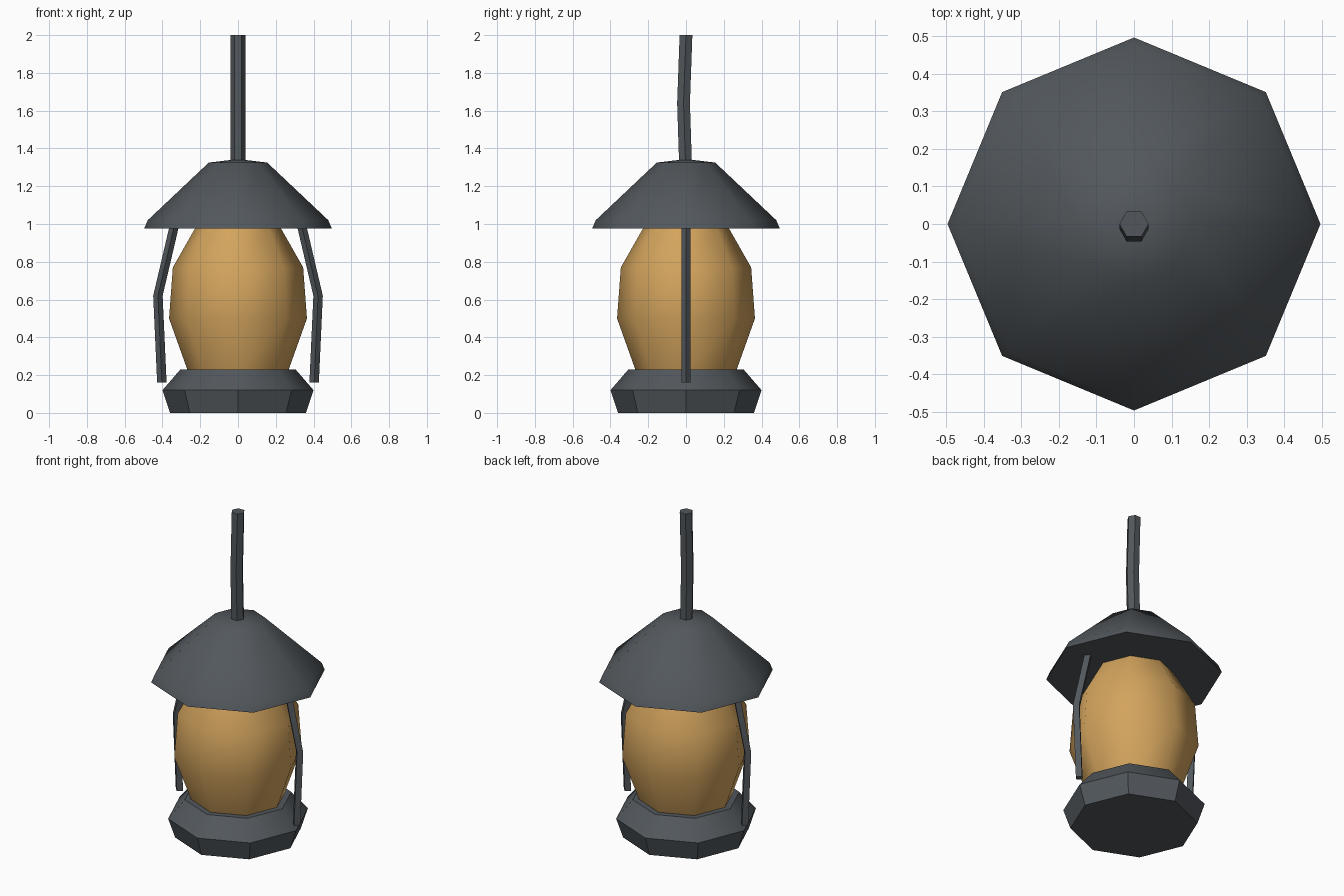
import bpy, bmesh, math
from mathutils import Vector

cube = bpy.data.objects.get("Cube")
if cube:
    bpy.data.objects.remove(cube, do_unlink=True)


def material(name, color):
    m = bpy.data.materials.new(name)
    m.use_nodes = True
    m.diffuse_color = color
    m.node_tree.nodes["Principled BSDF"].inputs["Base Color"].default_value = color
    return m


iron = material("dark iron", (0.085, 0.097, 0.108, 1))
amber = material("amber glass", (0.65, 0.37, 0.11, 1))


def skin_rings(name, rings, mat, smooth):
    """Bridge a list of equal point rings and cap both ends."""
    bm = bmesh.new()
    loops = [[bm.verts.new(p) for p in ring] for ring in rings]
    n = len(loops[0])
    for low, high in zip(loops, loops[1:]):
        for i in range(n):
            j = (i + 1) % n
            bm.faces.new((low[i], low[j], high[j], high[i]))
    bm.faces.new(loops[0][::-1])
    bm.faces.new(loops[-1])
    bmesh.ops.recalc_face_normals(bm, faces=bm.faces)
    mesh = bpy.data.meshes.new(name)
    bm.to_mesh(mesh)
    bm.free()
    mesh.materials.append(mat)
    ob = bpy.data.objects.new(name, mesh)
    bpy.context.collection.objects.link(ob)
    bpy.ops.object.select_all(action="DESELECT")
    bpy.context.view_layer.objects.active = ob
    ob.select_set(True)
    bpy.ops.object.shade_smooth_by_angle(angle=math.radians(smooth))
    return ob


def circle(center, radius, sides):
    turn = math.tau / sides
    return [Vector(center) + Vector((math.cos(i * turn), math.sin(i * turn), 0)) * radius
            for i in range(sides)]


def lathe(name, profile, mat, smooth=46):
    return skin_rings(name, [circle((0, 0, z), r, 8) for r, z in profile], mat, smooth)


def rod(name, path, radius, sides, smooth):
    return skin_rings(name, [circle(p, radius, sides) for p in path], iron, smooth)


# Octagonal body
lathe("base", [(0.36, 0), (0.40, 0.12), (0.305, 0.23)], iron, 40)
lathe("glass_globe", [(0.265, 0.22), (0.365, 0.50), (0.345, 0.77), (0.22, 0.99)], amber)
lathe("roof", [(0.497, 0.975), (0.478, 1.02), (0.155, 1.325), (0.03, 1.34)], iron)

# Bent side rods
for side, label in ((1, "left"), (-1, "right")):
    rod(label + "_side_rod",
        [(side * x, 0, z) for x, z in ((0.403, 0.16), (0.424, 0.62), (0.335, 1.0))],
        0.025, 4, 30)

# Slightly bowed hanging handle
rod("handle", [(0, y, z) for y, z in ((-0.003, 1.33), (-0.013, 1.64), (0, 2.0))], 0.039, 6, 30)
